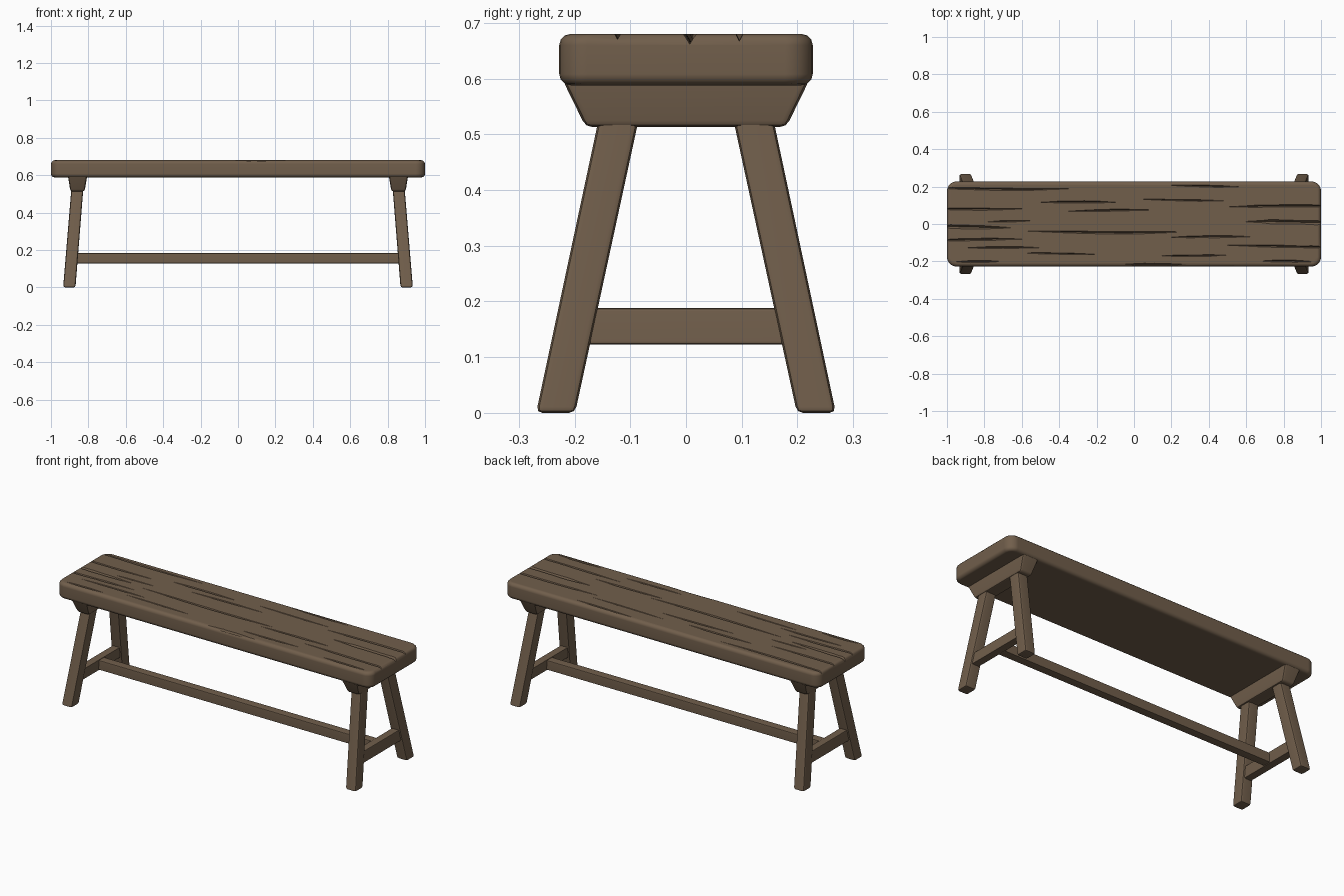
import bpy, bmesh, math, random
from mathutils import Vector

random.seed(4)
cube = bpy.data.objects.get("Cube")
if cube:
    bpy.data.objects.remove(cube, do_unlink=True)

wood = bpy.data.materials.new("brown wood")
wood.use_nodes = True
WOOD = (0.165, 0.113, 0.071, 1)
wood.diffuse_color = WOOD
bsdf = next(n for n in wood.node_tree.nodes if n.type == 'BSDF_PRINCIPLED')
bsdf.inputs["Base Color"].default_value = WOOD
bsdf.inputs["Roughness"].default_value = 0.8


def make_object(name, bm):
    bmesh.ops.recalc_face_normals(bm, faces=bm.faces)
    mesh = bpy.data.meshes.new(name)
    bm.to_mesh(mesh)
    bm.free()
    mesh.materials.append(wood)
    obj = bpy.data.objects.new(name, mesh)
    bpy.context.collection.objects.link(obj)
    return obj


def activate(obj):
    bpy.ops.object.select_all(action='DESELECT')
    obj.select_set(True)
    bpy.context.view_layer.objects.active = obj


def finish(obj):
    activate(obj)
    bpy.ops.object.shade_smooth_by_angle(angle=math.radians(35))
    mod = obj.modifiers.new("even shading", 'WEIGHTED_NORMAL')
    mod.keep_sharp = True


def beam(name, low, low_size, high, high_size, bevel):
    """Tapered bar between two horizontal rectangles, with softened edges."""
    bm = bmesh.new()
    bmesh.ops.create_cube(bm, size=1)
    for v in bm.verts:
        c, s = (high, high_size) if v.co.z > 0 else (low, low_size)
        v.co = Vector((c[0] + v.co.x * s[0], c[1] + v.co.y * s[1], c[2]))
    bmesh.ops.bevel(bm, geom=bm.edges[:], offset=bevel, segments=2,
                    profile=0.5, affect='EDGES')
    finish(make_object(name, bm))


# Seat slab: rounded corners in plan, then rounded rims
TOP, BOTTOM = 0.68, 0.588
bm = bmesh.new()
bmesh.ops.create_cube(bm, size=1)
for v in bm.verts:
    v.co = Vector((v.co.x * 2, v.co.y * 0.455, TOP if v.co.z > 0 else BOTTOM))
upright = [e for e in bm.edges if abs(e.verts[0].co.z - e.verts[1].co.z) > 0.01]
bmesh.ops.bevel(bm, geom=upright, offset=0.05, segments=5, profile=0.5, affect='EDGES')
rims = [e for e in bm.edges if abs(e.verts[0].co.z - e.verts[1].co.z) < 0.001]
bmesh.ops.bevel(bm, geom=rims, offset=0.02, segments=3, profile=0.5, affect='EDGES')
seat = make_object("seat", bm)

# Wood grain cracks: start x, end x, y, half width, depth
cracks = [
    (-1.1, -0.35, 0.19, 0.006, 0.012), (0.2, 0.56, 0.203, 0.005, 0.010),
    (-0.5, -0.1, 0.113, 0.006, 0.012), (0.5, 1.1, 0.092, 0.007, 0.014),
    (-1.1, -0.6, 0.084, 0.006, 0.012), (-0.35, 0.1, 0.07, 0.005, 0.010),
    (0.05, 0.5, 0.13, 0.004, 0.008), (0.6, 1.1, 0.008, 0.012, 0.020),
    (-1.1, -0.66, -0.015, 0.010, 0.018), (-0.58, 0.25, -0.042, 0.007, 0.015),
    (0.2, 0.62, -0.072, 0.006, 0.012), (-1.1, -0.6, -0.086, 0.006, 0.012),
    (0.5, 1.1, -0.118, 0.006, 0.012), (-0.9, -0.5, -0.13, 0.005, 0.010),
    (0.15, 0.5, -0.165, 0.005, 0.010), (-0.6, -0.2, -0.16, 0.004, 0.008),
    (-0.95, -0.72, -0.205, 0.006, 0.014), (0.68, 0.95, -0.203, 0.006, 0.014),
    (-0.05, 0.27, -0.212, 0.007, 0.016), (-0.78, -0.55, 0.012, 0.004, 0.008),
]
bm = bmesh.new()
STEPS = 12
for x0, x1, y, half, depth in cracks:
    phase = random.uniform(0, 6)
    rings = []
    for i in range(STEPS + 1):
        t = i / STEPS
        x = x0 + (x1 - x0) * t
        # Fade out inside the seat, stay open at its ends
        taper = min(1, 0.1 + 3 * t if x0 > -1 else 1, 0.1 + 3 * (1 - t) if x1 < 1 else 1)
        taper *= random.uniform(0.8, 1.1)
        yc = y + 0.005 * math.sin(5 * x + phase)
        w, d = half * taper, depth * taper
        lift = 0.01
        wide = w * (d + lift) / d
        rings.append([bm.verts.new(p) for p in (
            (x, yc - wide, TOP + lift), (x, yc + wide, TOP + lift), (x, yc, TOP - d))])
    for a, b in zip(rings, rings[1:]):
        for k in range(3):
            m = (k + 1) % 3
            bm.faces.new((a[k], a[m], b[m], b[k]))
    bm.faces.new(rings[0])
    bm.faces.new(rings[-1])
cutter = make_object("crack_cutter", bm)
cutter.hide_render = True

activate(seat)
cut = seat.modifiers.new("cracks", 'BOOLEAN')
cut.operation = 'DIFFERENCE'
cut.solver = 'EXACT'
cut.use_self = True
cut.object = cutter
bpy.ops.object.modifier_apply(modifier=cut.name)
bpy.data.objects.remove(cutter, do_unlink=True)
finish(seat)

# End frames: cleat, two splayed legs and a cross rail at each end
for side, sx in (("left", 1), ("right", -1)):
    beam(side + "_cleat", (sx * 0.858, 0, 0.513), (0.076, 0.36),
         (sx * 0.858, 0, 0.6), (0.104, 0.445), 0.012)
    for end, sy in (("front", -1), ("back", 1)):
        beam(f"{side}_{end}_leg", (sx * 0.902, sy * 0.234, 0), (0.066, 0.07),
             (sx * 0.858, sy * 0.118, 0.54), (0.064, 0.072), 0.011)
    beam(side + "_cross_rail", (sx * 0.892, 0, 0.123), (0.046, 0.37),
         (sx * 0.887, 0, 0.188), (0.046, 0.34), 0.006)

# Long stretcher joining the two cross rails
beam("long_stretcher", (0, 0, 0.128), (1.76, 0.05), (0, 0, 0.184), (1.76, 0.05), 0.006)
